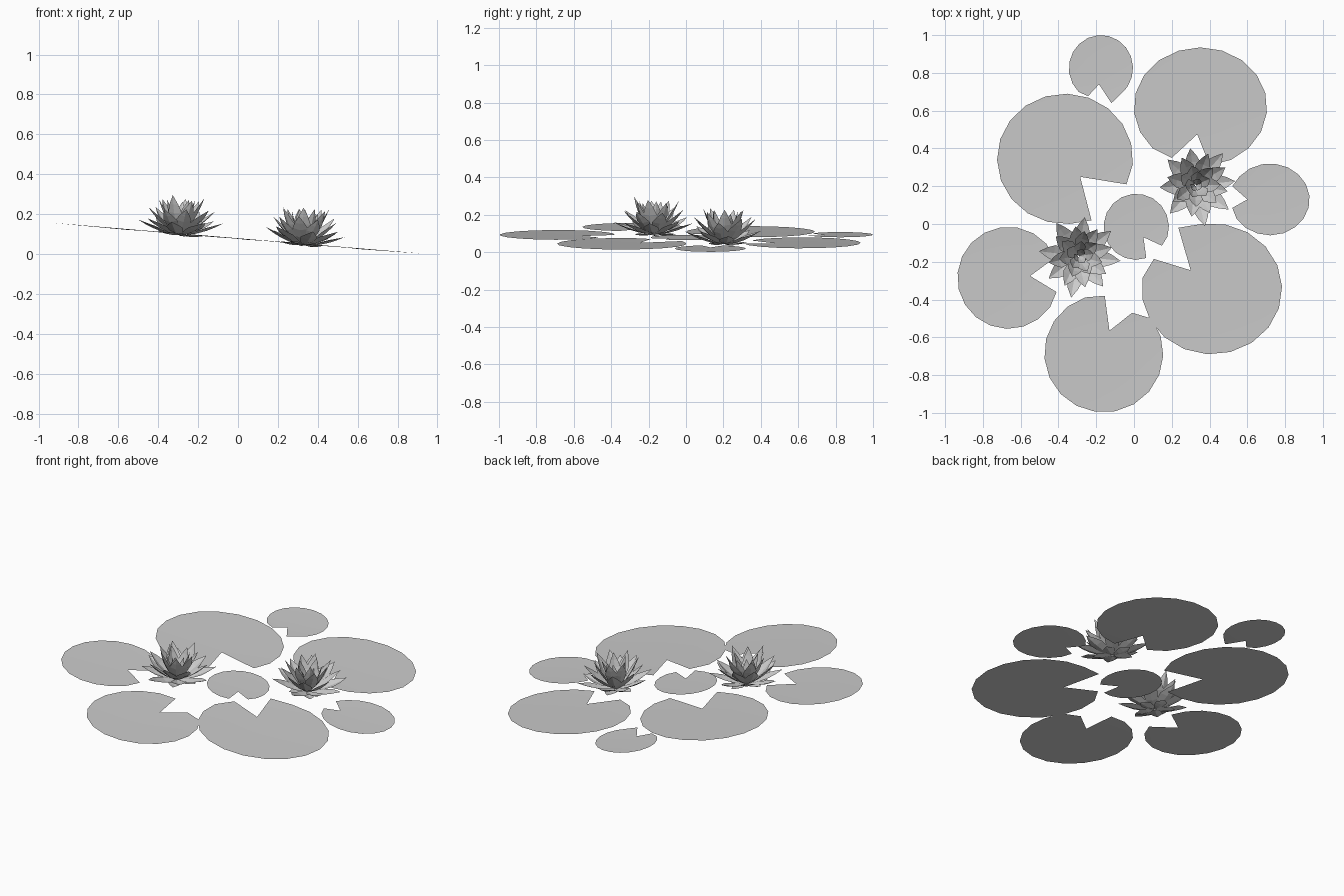
import bpy, bmesh, math, random
from mathutils import Matrix, Vector

if "Cube" in bpy.data.objects:
    bpy.data.objects.remove(bpy.data.objects["Cube"])

random.seed(4)
SLOPE = 0.083          # the whole pond surface leans down towards +x
BASE = 0.078

grey = bpy.data.materials.new("soft_grey")
grey.diffuse_color = (0.6, 0.6, 0.6, 1)
grey.use_nodes = True
grey.node_tree.nodes["Principled BSDF"].inputs["Base Color"].default_value = grey.diffuse_color


def finish(name, bm):
    mesh = bpy.data.meshes.new(name)
    bm.to_mesh(mesh)
    bm.free()
    mesh.materials.append(grey)
    obj = bpy.data.objects.new(name, mesh)
    bpy.context.collection.objects.link(obj)
    return obj


def surface(x, y, h=0.0):
    return Vector((x, y, BASE - SLOPE * x + h))


def lily_pad(name, centre, radii, apex, lip_a, lip_b, sides=17):
    """Oval leaf sheet whose rim runs counter-clockwise from lip_a to lip_b."""
    cx, cy = centre
    angle = lambda p: math.atan2((p[1] - cy) / radii[1], (p[0] - cx) / radii[0])
    start, end = angle(lip_a), angle(lip_b)
    if end <= start:
        end += math.tau
    rim = [lip_a]
    for i in range(1, sides):
        t = start + (end - start) * i / sides
        rim.append((cx + radii[0] * math.cos(t), cy + radii[1] * math.sin(t)))
    rim.append(lip_b)
    bm = bmesh.new()
    hub = bm.verts.new(surface(*apex, -0.003))
    ring = [bm.verts.new(surface(*p, 0.001)) for p in rim]
    for a, b in zip(ring, ring[1:]):
        bm.faces.new((hub, a, b)).smooth = True
    return finish(name, bm)


# Floating leaves: centre, radii, notch apex, lips either side of the notch
pads = {
    "back_small_pad": ((-.175, .825), (.17, .175), (-.185, .74), (-.12, .64), (-.243, .677)),
    "back_left_pad": ((-.365, .345), (.36, .345), (-.285, .25), (-.04, .21), (-.225, .02)),
    "back_right_pad": ((.352, .62), (.353, .315), (.335, .475), (.40, .31), (.20, .35)),
    "right_small_pad": ((.72, .13), (.21, .19), (.60, .13), (.52, .085), (.52, .20)),
    "middle_small_pad": ((.012, -.015), (.173, .175), (.05, -.07), (.148, -.115), (.065, -.18)),
    "left_pad": ((-.665, -.285), (.27, .27), (-.55, -.275), (-.42, -.18), (-.41, -.36)),
    "front_pad": ((-.16, -.685), (.315, .312), (-.13, -.565), (-.155, -.38), (-.01, -.47)),
    "front_right_pad": ((.412, -.343), (.372, .347), (.30, -.245), (.105, -.185), (.235, -.02)),
}
for pad_name, spec in pads.items():
    lily_pad(pad_name, *spec)


def add_petal(bm, turn, lift, length, width, root):
    """Pointed, creased petal that curls upward along its length."""
    # station along the petal, half width, height of curl
    stations = ((0, .22, 0), (.32, .8, -.04), (.58, 1, -.03), (.78, .62, .0))
    place = (Matrix.Rotation(turn, 4, 'Z') @ Matrix.Translation((root, 0, 0.012))
             @ Matrix.Rotation(-lift, 4, 'Y'))
    rows = []
    for along, half, curl in stations:
        w = half * width / 2
        rows.append([bm.verts.new(place @ Vector(
            (along * length, s * w, curl * length + abs(s) * w * 0.3))) for s in (-1, 0, 1)])
    tip = bm.verts.new(place @ Vector((length, 0, 0.05 * length)))
    for lower, upper in zip(rows, rows[1:]):
        for k in (0, 1):
            bm.faces.new((lower[k], upper[k], upper[k + 1], lower[k + 1]))
    for k in (0, 1):
        bm.faces.new((rows[-1][k], tip, rows[-1][k + 1]))


def flower(name, x, y, spin):
    bm = bmesh.new()
    # petals per ring, lift in degrees, length, width, root radius
    rings = ((5, 2, .11, .07, .01), (8, 17, .212, .085, .012), (8, 36, .21, .08, .012),
             (7, 55, .215, .075, .01), (5, 66, .19, .065, .008), (3, 74, .14, .045, .004))
    for r, (count, lift, length, width, root) in enumerate(rings):
        for i in range(count):
            turn = spin + math.tau * (i + 0.5 * (r % 2) + random.uniform(-.12, .12)) / count
            add_petal(bm, turn, math.radians(lift + random.uniform(-4, 4)),
                      length * random.uniform(.93, 1.05), width, root)
    obj = finish(name, bm)
    obj.location = surface(x, y, -0.019)
    obj.rotation_euler = (0, math.atan(SLOPE), 0)
    return obj


flower("left_flower", -.295, -.17, 0.2)
flower("right_flower", .325, .205, 0.5)
